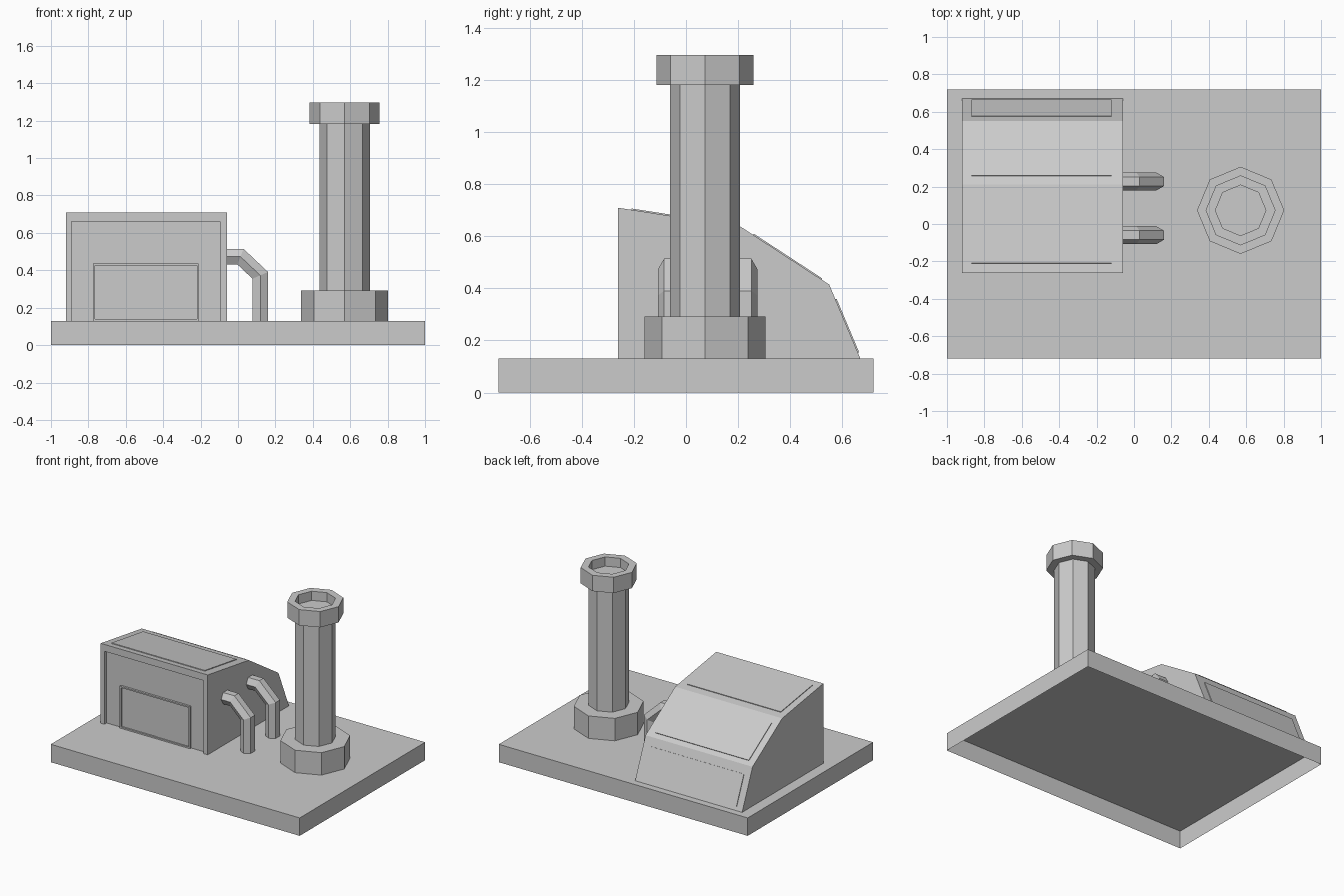
import bpy, bmesh, math
from mathutils import Vector

if "Cube" in bpy.data.objects:
    bpy.data.objects.remove(bpy.data.objects["Cube"])


def finish(name, bm):
    bmesh.ops.recalc_face_normals(bm, faces=bm.faces)
    me = bpy.data.meshes.new(name)
    bm.to_mesh(me)
    bm.free()
    ob = bpy.data.objects.new(name, me)
    bpy.context.collection.objects.link(ob)
    return ob


def loft(name, rings, cap_start=True, cap_end=True):
    """Join successive rings of points with quads."""
    bm = bmesh.new()
    rs = [[bm.verts.new(p) for p in r] for r in rings]
    n = len(rs[0])
    for a, b in zip(rs, rs[1:]):
        for i in range(n):
            j = (i + 1) % n
            bm.faces.new((a[i], a[j], b[j], b[i]))
    if cap_start:
        bm.faces.new(rs[0])
    if cap_end:
        bm.faces.new(rs[-1])
    return finish(name, bm)


def prism_x(name, yz, x0, x1):
    return loft(name, [[(x, y, z) for y, z in yz] for x in (x0, x1)])


def prism_y(name, xz, y0, y1):
    return loft(name, [[(x, y, z) for x, z in xz] for y in (y0, y1)])


def rect(x0, x1, z0, z1):
    return [(x0, z0), (x1, z0), (x1, z1), (x0, z1)]


DECK = 0.13
X0, X1 = -0.92, -0.06

# Base slab, open underneath
corners = [(-1, -0.72), (1, -0.72), (1, 0.72), (-1, 0.72)]
loft("base", [[(x, y, z) for x, y in corners] for z in (0, DECK)], cap_start=False)

# Building with a faceted sloping back
profile = [(-0.262, DECK), (-0.262, 0.71), (0.21, 0.637), (0.55, 0.415), (0.67, DECK)]
building = prism_x("building", profile, X0, X1)

# Shallow recess in the front wall
WALL = -0.237
cutter = prism_y("recess_cutter", rect(-0.89, -0.095, 0.0, 0.66), -0.4, WALL)
cutter.hide_render = True
cutter.hide_viewport = True
cut = building.modifiers.new("recess", 'BOOLEAN')
cut.operation = 'DIFFERENCE'
cut.solver = 'EXACT'
cut.object = cutter

# Thin raised panels on the three roof slopes
panels = [("roof_panel_top", 1, 0.11, 0.88),
          ("roof_panel_middle", 2, 0.14, 0.91),
          ("roof_panel_lower", 3, 0.2, 0.92)]
for name, i, t0, t1 in panels:
    a, b = Vector(profile[i]), Vector(profile[i + 1])
    d = (b - a).normalized()
    n = Vector((-d.y, d.x)) * 0.005
    p, q = a.lerp(b, t0), a.lerp(b, t1)
    prism_x(name, [p - n, q - n, q + n, p + n], -0.87, -0.12)

# Door frame
dx0, dx1, dz1 = -0.775, -0.21, 0.435
w = 0.01
for name, r in [("door_frame_left", (dx0, dx0 + w, DECK, dz1)),
                ("door_frame_right", (dx1 - w, dx1, DECK, dz1)),
                ("door_frame_top", (dx0 + w, dx1 - w, dz1 - w, dz1)),
                ("door_frame_sill", (dx0 + w, dx1 - w, DECK, DECK + w))]:
    prism_y(name, rect(*r), WALL + 0.003, WALL - 0.015)

# Two door leaves meeting at a zigzag seam
mid = (dx0 + dx1) / 2
lo, hi = DECK + w, dz1 - w
seam = [(mid, lo), (mid, 0.21), (mid + 0.03, 0.26), (mid - 0.03, 0.33), (mid, hi)]
prism_y("door_left", seam + [(dx0 + w, hi), (dx0 + w, lo)], WALL + 0.003, WALL - 0.003)
prism_y("door_right", seam + [(dx1 - w, hi), (dx1 - w, lo)], WALL + 0.003, WALL - 0.006)

# Octagonal chimney: foot, shaft and hollow cap as stepped rings
steps = [(0.233, DECK), (0.233, 0.293), (0.135, 0.293), (0.135, 1.182),
         (0.187, 1.182), (0.187, 1.297), (0.135, 1.297), (0.135, 1.23)]
loft("chimney", [[(0.57 + r * math.cos(k * math.pi / 4),
                   0.073 + r * math.sin(k * math.pi / 4), z) for k in range(8)]
                 for r, z in steps], cap_start=False)

# Bent hexagonal pipes with mitred joints
path = [Vector(p) for p in [(-0.08, 0.473), (0.013, 0.473), (0.119, 0.373), (0.119, DECK)]]
R = 0.048


def pipe(name, yc):
    dirs = [(b - a).normalized() for a, b in zip(path, path[1:])]
    norms = [Vector((-d.y, d.x)) for d in dirs]
    rings = []
    for i, p in enumerate(path):
        na, nb = norms[max(i - 1, 0)], norms[min(i, len(norms) - 1)]
        m = (na + nb) / (1 + na.dot(nb))
        ring = []
        for k in range(6):
            ang = k * math.pi / 3
            o = m * (R * math.sin(ang))
            ring.append((p.x + o.x, yc + R * math.cos(ang), p.y + o.y))
        rings.append(ring)
    loft(name, rings, cap_end=False)


pipe("pipe_front", -0.06)
pipe("pipe_back", 0.227)
